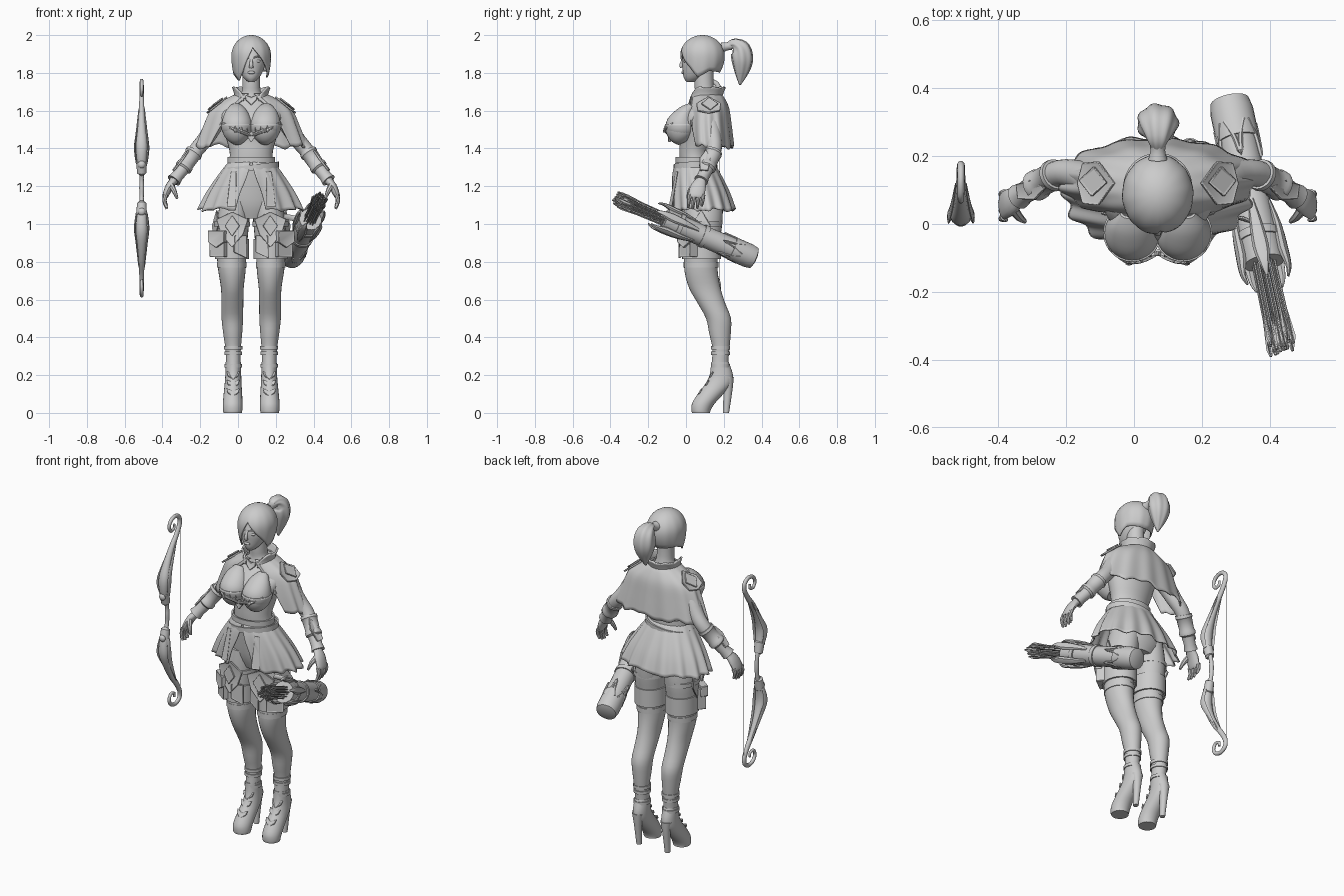
import bpy, bmesh, math, random
from math import sin, cos, pi, radians
from mathutils import Vector as V, Matrix

random.seed(4)
CX = 0.07                      # the figure's own centre line
SIDES = ((-1, "right"), (1, "left"))

def finish(name, bm, thick=0, bevel=0):
    bmesh.ops.remove_doubles(bm, verts=bm.verts, dist=1e-5)
    bmesh.ops.recalc_face_normals(bm, faces=bm.faces)
    me = bpy.data.meshes.new(name)
    bm.to_mesh(me)
    bm.free()
    ob = bpy.data.objects.new(name, me)
    bpy.context.collection.objects.link(ob)
    if thick:
        ob.modifiers.new("thickness", "SOLIDIFY").thickness = thick
    if bevel:
        ob.modifiers.new("bevel", "BEVEL").width = bevel
    return ob

def curve(rows, k):
    """Catmull-Rom refinement of a short table of rows."""
    if k < 2:
        return [tuple(r) for r in rows]
    out, n = [], len(rows)
    for i in range(n - 1):
        a, b, c, d = (rows[max(0, min(n - 1, i + o))] for o in (-1, 0, 1, 2))
        for j in range(k):
            t = j / k
            out.append(tuple(q + .5 * t * (r - p + t * (2*p - 5*q + 4*r - s + t * (3*(q - r) + s - p)))
                             for p, q, r, s in zip(a, b, c, d)))
    return out + [tuple(rows[-1])]

def skin(name, rings, closed=True, cap=True, thick=0):
    bm = bmesh.new()
    vs = [[bm.verts.new(p) for p in r] for r in rings]
    n = len(rings[0])
    for a, b in zip(vs, vs[1:]):
        for i in range(n if closed else n - 1):
            j = (i + 1) % n
            bm.faces.new((a[i], a[j], b[j], b[i]))
    if closed and cap:
        bm.faces.new(vs[0])
        bm.faces.new(vs[-1])
    return finish(name, bm, thick)

def loft(name, rows, s=1, n=28, k=3, opening=False, ripple=0, freq=9, jag=0, tilt=0, cap=True, thick=0):
    """Rows (z, u, y, rx, ry[, opening degrees]): stacked horizontal rings or an open sheet."""
    rows, rings = curve(rows, k), []
    for i, r in enumerate(rows):
        t, o = i / (len(rows) - 1), radians(r[5]) if opening else 0
        ring = []
        for j in range(n):
            a = o + (2*pi - 2*o) * j / (n - 1 if opening else n)
            f = 1 + ripple * t * sin(freq * a)
            x = r[3] * f * sin(a)
            ring.append((CX + s * (r[1] + x), r[2] - r[4] * f * cos(a),
                         r[0] + tilt * x + jag * t**3 * (sin(7*a) + .6 * sin(17*a))))
        rings.append(ring)
    return skin(name, rings, not opening, cap, thick)

def tube(name, rows, n=14, k=3, ref=(1, 0, 0), ripple=0, freq=7):
    """Rows (x, y, z, a, b): swept elliptical section."""
    rows, rings = curve(rows, k), []
    P = [V(r[:3]) for r in rows]
    for i, r in enumerate(rows):
        t = (P[min(i + 1, len(P) - 1)] - P[max(i - 1, 0)]).normalized()
        sd = (V(ref) - t * V(ref).dot(t)).normalized()
        up = t.cross(sd)
        rings.append([P[i] + (sd * r[3] * cos(2*pi*j/n) + up * r[4] * sin(2*pi*j/n)) *
                      (1 + ripple * cos(freq * 2*pi*j/n)) for j in range(n)])
    return skin(name, rings)

def blob(name, loc, size, seg=20):
    bm = bmesh.new()
    bmesh.ops.create_uvsphere(bm, u_segments=seg, v_segments=seg // 2, radius=1,
                              matrix=Matrix.Translation(loc) @ Matrix.Diagonal((*size, 1)))
    return finish(name, bm)

def plate(name, pts, loc, nrm, up=(0, 0, 1), th=.012, bevel=.003):
    """Flat outline set on a point, facing nrm, with a raised rim."""
    nv = V(nrm).normalized()
    rt = V(up).cross(nv).normalized()
    uv = nv.cross(rt)
    bm = bmesh.new()
    f = bm.faces.new([bm.verts.new(V(loc) + rt * x + uv * y) for x, y in pts])
    g = bmesh.ops.extrude_face_region(bm, geom=[f])["geom"]
    bmesh.ops.translate(bm, verts=[v for v in g if isinstance(v, bmesh.types.BMVert)], vec=nv * th)
    top = [x for x in g if isinstance(x, bmesh.types.BMFace)]
    bmesh.ops.inset_region(bm, faces=top, thickness=.006, depth=-.004)
    return finish(name, bm, bevel=bevel)

def band(name, z, u, y, rx, ry, h, s=1, t=.007, tilt=0):
    return loft(name, [(z - h, u, y, rx, ry), (z - h, u, y, rx + t, ry + t), (z + h, u, y, rx + t, ry + t),
                       (z + h, u, y, rx, ry)], s, 32, 1, tilt=tilt, cap=False)

def diamond(w, h):
    return [(0, h), (-w, 0), (0, -h), (w, 0)]

# torso, neck and head
loft("torso", [(1.03, 0, .1, .1, .08), (1.1, 0, .1, .16, .105), (1.2, 0, .08, .15, .1), (1.3, 0, .055, .125, .085),
               (1.37, 0, .045, .113, .08), (1.45, 0, .055, .132, .09), (1.54, 0, .055, .157, .105),
               (1.6, 0, .078, .16, .088), (1.65, 0, .098, .1, .065), (1.69, 0, .1, .055, .053), (1.74, 0, .095, .047, .05),
               (1.83, 0, .095, .047, .05)])
loft("face", [(1.752, 0, .025, .015, .022), (1.775, 0, .04, .042, .052), (1.82, 0, .06, .067, .078),
              (1.87, 0, .07, .077, .09), (1.93, 0, .08, .07, .08)])
tube("nose", [(CX, -.014, 1.872, .007, .006), (CX, -.026, 1.842, .01, .01), (CX, -.022, 1.828, .012, .008)], 10)
blob("lips", (CX, -.016, 1.802), (.02, .008, .008))
for s, side in SIDES:
    blob(side + "_eye", (CX + s * .032, -.006, 1.862), (.017, .008, .008))
    tube(side + "_brow", [(CX + s * .012, -.017, 1.88, .004, .004), (CX + s * .035, -.014, 1.887, .004, .004),
                          (CX + s * .055, .003, 1.88, .003, .003)], 6, ref=(0, 0, 1))

# hair cap with a swept fringe, and ponytail
hem = [(-180, 1.80), (-110, 1.81), (-75, 1.785), (-52, 1.755), (-30, 1.80), (5, 1.935), (30, 1.88), (58, 1.82),
       (75, 1.775), (110, 1.81), (180, 1.80)]
def hem_z(d):
    for (a, za), (b, zb) in zip(hem, hem[1:]):
        if d <= b:
            return za + (zb - za) * (d - a) / (b - a)
rings = []
for i in range(17):
    ring = []
    for j in range(72):
        d = -180 + 5 * j
        z = 2.0 - (2.0 - hem_z(d)) * (i / 16) ** 2
        q = (1.89 - z) / .11
        f = math.sqrt(max(0, 1 - q * q)) if q < 0 else 1 - (.14 + .2 * max(0, -cos(radians(d)))) * q * q
        f *= 1 + .008 * sin(radians(d * 12)) * (i / 16)
        ring.append((CX + .105 * f * sin(radians(d)), .087 - .118 * f * cos(radians(d)), z))
    rings.append(ring)
skin("hair", rings, cap=False, thick=.008)
tube("hair_tie", [(CX, .19, 1.935, .028, .028), (CX, .215, 1.94, .022, .022), (CX, .24, 1.945, .024, .024)])
tube("ponytail", [(CX, .225, 1.945, .018, .018), (CX, .255, 1.952, .036, .03), (CX, .288, 1.925, .056, .052),
                  (CX, .298, 1.87, .06, .056), (CX, .295, 1.81, .042, .04), (CX, .285, 1.735, .004, .004)],
     42, 4, ripple=.05)

# bust, cups and ornament
for s, side in SIDES:
    tube(side + "_bust", [(CX + s * .08, .03, 1.625, .03, .02), (CX + s * .079, .0, 1.59, .06, .045),
                          (CX + s * .077, -.02, 1.545, .078, .073), (CX + s * .075, -.026, 1.51, .081, .083),
                          (CX + s * .074, -.015, 1.47, .068, .072), (CX + s * .072, .0, 1.44, .035, .045)], 28, 4)
    loft(side + "_cup", [(1.525 - .085 * sin(a), .075, -.026, .086 * cos(a), .086 * cos(a))
                         for a in (-.05, .2, .45, .75, 1.05)], s, 28, 2, cap=False, thick=.006)
    tube(side + "_bust_scroll", [(CX, -.08, 1.465, .012, .008), (CX + s * .04, -.102, 1.485, .012, .008),
                                 (CX + s * .09, -.11, 1.5, .009, .007), (CX + s * .145, -.07, 1.535, .003, .003)], 8)
    for u, y, h in ((.028, -.088, .045), (.055, -.106, .036), (.085, -.112, .025)):
        plate(side + "_bust_leaf", [(0, h), (-.01, 0), (0, -.012), (.01, 0)], (CX + s * u, y, 1.495),
              (s * .1, -1, .25), th=.008, bevel=0)
plate("bust_gem", diamond(.022, .03), (CX, -.08, 1.462), (0, -1, 0), th=.016)
plate("brooch", [(-.03, .02), (-.03, -.005), (0, -.035), (.03, -.005), (.03, .02), (0, .01)], (CX, .03, 1.66), (0, -1, .3), th=.012)

# cape, collar and shoulder plates
loft("cape", [(1.69, 0, .11, .075, .075, 12), (1.665, 0, .115, .13, .09, 20), (1.61, 0, .12, .21, .108, 30),
              (1.52, 0, .123, .252, .117, 39), (1.41, 0, .13, .292, .122, 48)], n=110, k=4, opening=True,
     ripple=.03, freq=13, jag=.009, thick=.007)
loft("collar", [(1.65, 0, .1, .085, .075, 26), (1.685, 0, .105, .08, .08, 32), (1.725, 0, .11, .092, .09, 58)],
     n=40, k=4, opening=True, thick=.01, jag=.003)
for s, side in SIDES:
    plate(side + "_shoulder_plate", [(0, .07), (-.065, .01), (-.06, -.05), (0, -.07), (.06, -.05), (.065, .01)],
          (CX + s * .178, .12, 1.626), (s * .62, 0, .78), th=.012)
    plate(side + "_shoulder_diamond", diamond(.045, .052), (CX + s * .187, .125, 1.632), (s * .62, .05, .78), th=.011)
    tube(side + "_cape_trim", [(CX + s * .03, .035, 1.68, .01, .006), (CX + s * .105, .026, 1.61, .01, .006),
                               (CX + s * .16, .032, 1.52, .009, .006)], 8)

# belts and pleated skirt
band("upper_belt", 1.34, 0, .045, .117, .092, .016, t=.009)
band("lower_belt", 1.297, 0, .05, .136, .106, .016, t=.01, tilt=.12)
loft("skirt", [(1.33, 0, .045, .12, .1, 3), (1.27, 0, .055, .165, .125, 6), (1.17, 0, .075, .23, .152, 14),
               (1.075, 0, .09, .275, .168, 17)], n=150, k=4, opening=True, ripple=.045, freq=15, jag=.006, thick=.006)
for s, side in SIDES:
    plate(side + "_skirt_panel", [(-.016, .09), (-.026, -.1), (.026, -.1), (.016, .09)],
          (CX + s * .098, -.062, 1.19), (s * .35, -1, .2), th=.006)

for s, side in SIDES:
    # leg, shoe and heel
    loft(side + "_leg", [(1.13, .08, .095, .08, .1), (1.0, .098, .09, .086, .102), (.85, .104, .08, .079, .09),
                         (.75, .102, .08, .072, .088), (.66, .1, .1, .06, .083), (.58, .1, .135, .058, .073),
                         (.5, .1, .172, .057, .066), (.42, .098, .18, .05, .057), (.34, .096, .185, .041, .045),
                         (.26, .095, .18, .038, .044), (.18, .095, .18, .038, .05)], s)
    loft(side + "_shoe", [(.27, .095, .18, .04, .046), (.2, .095, .187, .042, .062), (.15, .096, .17, .045, .07),
                          (.1, .097, .13, .049, .068), (.05, .098, .092, .052, .06), (.015, .098, .08, .051, .051),
                          (0, .098, .08, .048, .048)], s, 24)
    loft(side + "_heel", [(.19, .095, .225, .034, .028), (.12, .095, .222, .022, .024), (0, .095, .212, .015, .016)], s, 16)
    for z, r in ((.345, .043), (.315, .042), (.25, .042)):
        band(side + "_ankle_strap", z, .095, .183, r, r + .003, .009, s, .005)
    for z, y in ((.195, .135), (.15, .112), (.105, .075)):
        plate(side + "_shoe_chevron", [(-.034, .025), (-.03, 0), (0, -.026), (.03, 0), (.034, .025), (0, .01)],
              (CX + s * .096, y, z), (0, -.85, .5), th=.01)
    # thigh bands, plates and pouch
    for z, r, h in ((1.0, .086, .012), (.88, .081, .04), (.83, .081, .014)):
        band(side + "_thigh_band", z, .102, .083, r, r + .012, h, s, .01)
    band(side + "_stocking_top", .785, .103, .08, .073, .087, .015, s, .005)
    plate(side + "_thigh_plate", [(0, .09), (-.085, .05), (-.06, -.03), (0, -.1), (.06, -.03), (.085, .05)],
          (CX + s * .1, -.022, .975), (s * .12, -1, .05), th=.014)
    plate(side + "_thigh_diamond", diamond(.04, .055), (CX + s * .1, -.034, .99), (s * .12, -1, .05), th=.012)
    plate(side + "_inner_flap", [(-.035, .06), (-.035, -.03), (.035, -.06), (.035, .06)],
          (CX + s * .06, -.018, .88), (-s * .3, -1, 0), th=.014)
    n = V((s * .6, -.8, 0))
    c = V((CX + s * .15, .035, .89))
    plate(side + "_pouch", [(-.048, .06), (-.048, -.065), (.048, -.065), (.048, .06)], c, n, th=.055, bevel=.01)
    plate(side + "_pouch_flap", [(-.053, .075), (-.053, .015), (0, -.015), (.053, .015), (.053, .075)],
          c + n * .02, n, th=.045, bevel=.006)
    plate(side + "_hip_plate", diamond(.055, .085), (CX + s * .185, .08, .99), (s, -.3, .1), th=.01)

    # arm, bracer and hand
    def arm(*rows):
        return [(CX + s * r[0], *r[1:]) for r in rows]
    tube(side + "_arm", arm((.13, .1, 1.6, .05, .05), (.185, .125, 1.54, .05, .048), (.238, .145, 1.455, .043, .043),
                            (.288, .15, 1.395, .039, .04), (.34, .125, 1.325, .038, .038), (.395, .09, 1.25, .026, .028),
                            (.415, .078, 1.22, .028, .022)), 20, ref=(0, 1, 0))
    tube(side + "_bracer", arm((.3, .147, 1.383, .046, .046), (.308, .142, 1.37, .048, .048), (.312, .14, 1.365, .043, .043),
                               (.345, .121, 1.317, .041, .041), (.35, .118, 1.31, .046, .046), (.36, .112, 1.297, .046, .046),
                               (.365, .109, 1.29, .036, .036), (.392, .092, 1.253, .032, .032), (.41, .08, 1.23, .038, .038)),
         20, 1, ref=(0, 1, 0))
    plate(side + "_bracer_fin", [(0, .085), (-.03, .03), (-.022, -.05), (.022, -.05), (.03, .03)],
          (CX + s * .378, .1, 1.32), (s * .78, -.1, .6), th=.012)
    tube(side + "_palm", arm((.405, .082, 1.235, .026, .02), (.432, .066, 1.2, .04, .021), (.452, .055, 1.155, .042, .017),
                             (.456, .053, 1.14, .036, .012)), 16, ref=(0, 1, 0))
    for i, ln in enumerate((.92, 1, .96, .8)):
        y = .02 + .024 * i
        tube(side + "_finger", arm((.452, y, 1.155, .011, .012), (.459, y - .004, 1.155 - .035 * ln, .01, .011),
                                   (.447, y - .008, 1.155 - .075 * ln, .006, .007)), 8, ref=(0, 1, 0))
    tube(side + "_thumb", arm((.425, .042, 1.205, .014, .016), (.408, .02, 1.175, .012, .013), (.392, .008, 1.135, .007, .007)),
         8, ref=(0, 1, 0))

# quiver, slung along one axis from arrow tips to base
A, B = V((.438, -.37, 1.135)), V((.282, .36, .82))
axis = (B - A).normalized()
side_v = axis.cross(V((0, 0, 1))).normalized()
up_v = side_v.cross(axis)
def on_axis(t, r=0, a=0):
    return A + (B - A) * t + (side_v * cos(a) + up_v * sin(a)) * r
def turned(name, prof, n=24, k=1):
    return tube(name, [(*on_axis(t), r, r) for t, r in prof], n, k, ref=side_v)
turned("quiver", [(.46, .045), (.35, .05), (.35, .06), (.44, .06), (.44, .066), (.47, .066), (.47, .058), (.62, .056),
                  (.62, .062), (.65, .062), (.65, .056), (.84, .058), (.84, .064), (.96, .064), (1.0, .058), (1.01, .035)])
for i in range(5):
    a = i * pi * .4 + .3
    tube("quiver_prong", [(*on_axis(t, r, a), w, w * .6) for t, r, w in
                          ((.58, .055, .008), (.48, .066, .018), (.38, .067, .024), (.31, .072, .014), (.27, .064, .005))],
         8, ref=side_v * sin(a) - up_v * cos(a))
    tube("quiver_scroll", [(*on_axis(t, .06, a + d), .007, .006) for t, d in
                           ((.9, -.5), (.83, -.15), (.76, 0), (.83, .15), (.9, .5))], 6, ref=side_v)
for i in range(26):
    r, a, t0 = .04 * math.sqrt((i + .5) / 26), i * 2.4, random.uniform(-.015, .03)
    pts = [on_axis(t0, r, a), on_axis(.5, r * .85, a)]
    tube("arrow_shaft", [(*p, .0035, .0035) for p in pts], 6, 1, ref=side_v)
    for f in (0, pi / 2):
        tube("arrow_feather", [(*on_axis(t, r, a), w, .0012) for t, w in ((t0, .004), (t0 + .03, .01), (t0 + .14, .002))],
             4, 1, ref=side_v * cos(a + f) + up_v * sin(a + f))
tube("quiver_strap", [(.24, .0, 1.04, .015, .006), (.3, .02, 1.03, .015, .006), (.36, .0, 1.02, .015, .006)], 8, ref=(0, 0, 1))

# recurve bow, mirrored about its grip
BX, BZ = -.51, 1.19
tube("bow_grip", [(BX, .03, BZ - .12, .016, .016), (BX, .05, BZ - .05, .011, .012), (BX, .052, BZ, .013, .014),
                  (BX, .05, BZ + .05, .011, .012), (BX, .03, BZ + .12, .016, .016)])
for s, end in ((1, "upper"), (-1, "lower")):
    tube(end + "_bow_limb", [(BX, y, BZ + s * z, a, b) for y, z, a, b in
         ((.035, .1, .022, .02), (.02, .16, .027, .022), (.02, .23, .03, .022), (.05, .31, .022, .019), (.095, .39, .016, .017),
          (.14, .45, .013, .015), (.17, .505, .012, .014), (.167, .546, .011, .013), (.13, .567, .01, .012),
          (.088, .555, .01, .011), (.07, .522, .009, .01), (.088, .492, .008, .01), (.118, .5, .007, .009),
          (.118, .522, .006, .007))], 12, 4)
    tube(end + "_bow_cuff", [(BX, y, BZ + s * z, w, w) for y, z, w in
         ((.042, .075, .016), (.038, .08, .025), (.024, .14, .028), (.022, .145, .02))], 12, 1)
    blob(end + "_bow_stud", (BX, .006, BZ + s * .125), (.02, .014, .02), 14)
    for d in (-1, 1):
        tube(end + "_bow_blade", [(BX + d * x, y, BZ + s * z, .005, w) for x, y, z, w in
             ((.026, .03, .13, .01), (.036, .02, .21, .02), (.027, .05, .29, .014), (.012, .12, .42, .002))], 8)
tube("bow_string", [(BX, .178, BZ - .51, .002, .002), (BX, .178, BZ + .51, .002, .002)], 6, 1)

# smooth shading with sharp edges kept
for ob in bpy.context.collection.objects:
    ob.select_set(True)
    bpy.context.view_layer.objects.active = ob
bpy.ops.object.shade_smooth_by_angle(angle=radians(40))
